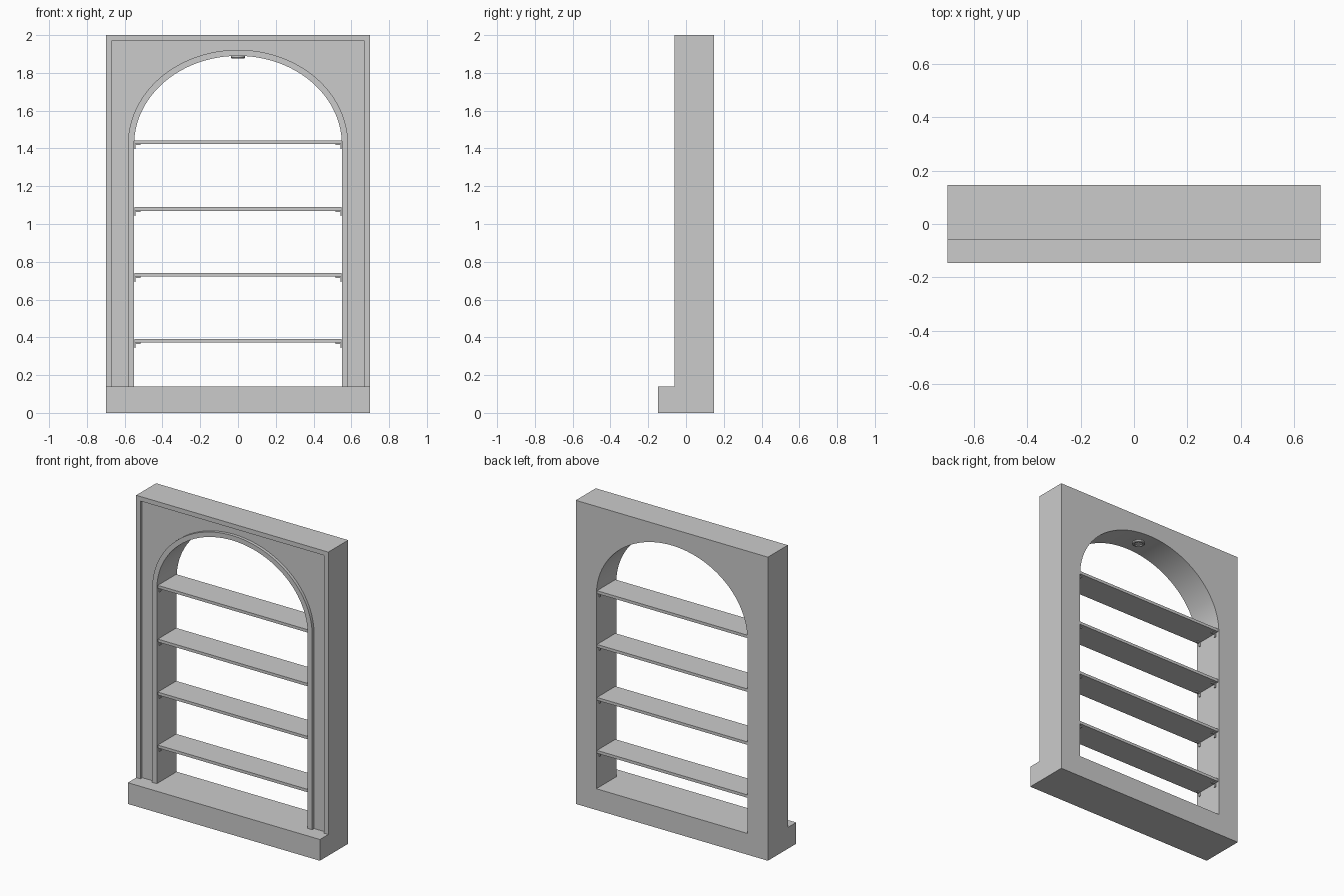
import bpy, bmesh, math

if "Cube" in bpy.data.objects:
    bpy.data.objects.remove(bpy.data.objects["Cube"])

FRONT, PANEL, BACK = -0.06, -0.04, 0.147
BASE_H = 0.14
SPRING = 1.42
SHELF_TOPS = (0.391, 0.74, 1.089, 1.443)


def finish(name, bm, smooth=False):
    bmesh.ops.recalc_face_normals(bm, faces=bm.faces)
    mesh = bpy.data.meshes.new(name)
    bm.to_mesh(mesh)
    bm.free()
    obj = bpy.data.objects.new(name, mesh)
    bpy.context.collection.objects.link(obj)
    if smooth:
        bpy.ops.object.select_all(action='DESELECT')
        obj.select_set(True)
        bpy.context.view_layer.objects.active = obj
        bpy.ops.object.shade_smooth_by_angle(angle=math.radians(30))
    return obj


def prism(name, pts, y0, y1, smooth=False):
    """Extrude an (x, z) outline from y0 to y1."""
    bm = bmesh.new()
    face = bm.faces.new([bm.verts.new((x, y0, z)) for x, z in pts])
    ext = bmesh.ops.extrude_face_region(bm, geom=[face])
    for v in ext["geom"]:
        if isinstance(v, bmesh.types.BMVert):
            v.co.y = y1
    return finish(name, bm, smooth)


def box(name, x0, x1, y0, y1, z0, z1):
    return prism(name, [(x0, z0), (x1, z0), (x1, z1), (x0, z1)], y0, y1)


def arch(half_width, rise, n=48):
    """Arched outline from the lower right, over the top, to the lower left."""
    curve = [(half_width * math.cos(math.pi * i / n),
              SPRING + rise * math.sin(math.pi * i / n)) for i in range(n + 1)]
    return [(half_width, BASE_H)] + curve + [(-half_width, BASE_H)]


def rect(half_width, top):
    return [(half_width, BASE_H), (half_width, top),
            (-half_width, top), (-half_width, BASE_H)]


# Base plinth
box("base", -0.7, 0.7, -0.147, BACK, 0, BASE_H)

# Arched body with the recessed front panel
opening = arch(0.55, 0.47)
prism("arched_body", rect(0.7, 2.0) + opening[::-1], PANEL, BACK, True)

# Raised border and arch moulding
prism("outer_trim", rect(0.7, 2.0) + rect(0.67, 1.97)[::-1], FRONT, PANEL)
prism("arch_trim", arch(0.583, 0.502) + opening[::-1], FRONT, PANEL, True)

# Shelves, each on four small angle brackets
for i, top in enumerate(SHELF_TOPS, 1):
    under = top - 0.019
    box(f"shelf_{i}", -0.549, 0.549, -0.05, 0.142, under, top)
    for side in (-1, 1):
        for y in (-0.03, 0.115):
            pts = [(0.549, under), (0.515, under), (0.515, under - 0.007),
                   (0.543, under - 0.007), (0.543, under - 0.028), (0.549, under - 0.028)]
            prism(f"shelf_bracket_{i}", [(side * x, z) for x, z in pts],
                  y - 0.007, y + 0.007)

# Round downlight at the crown: lathed ring with a recessed lens
bm = bmesh.new()
profile = [(0.037, 1.893), (0.037, 1.881), (0.034, 1.877),
           (0.026, 1.877), (0.023, 1.883), (0.0, 1.883)]
verts = [bm.verts.new((r, 0.043, z)) for r, z in profile]
edges = [bm.edges.new(pair) for pair in zip(verts, verts[1:])]
bmesh.ops.spin(bm, geom=verts + edges, cent=(0, 0.043, 0), axis=(0, 0, 1),
               angle=2 * math.pi, steps=32)
bmesh.ops.remove_doubles(bm, verts=bm.verts, dist=0.0001)
finish("downlight", bm, True)
